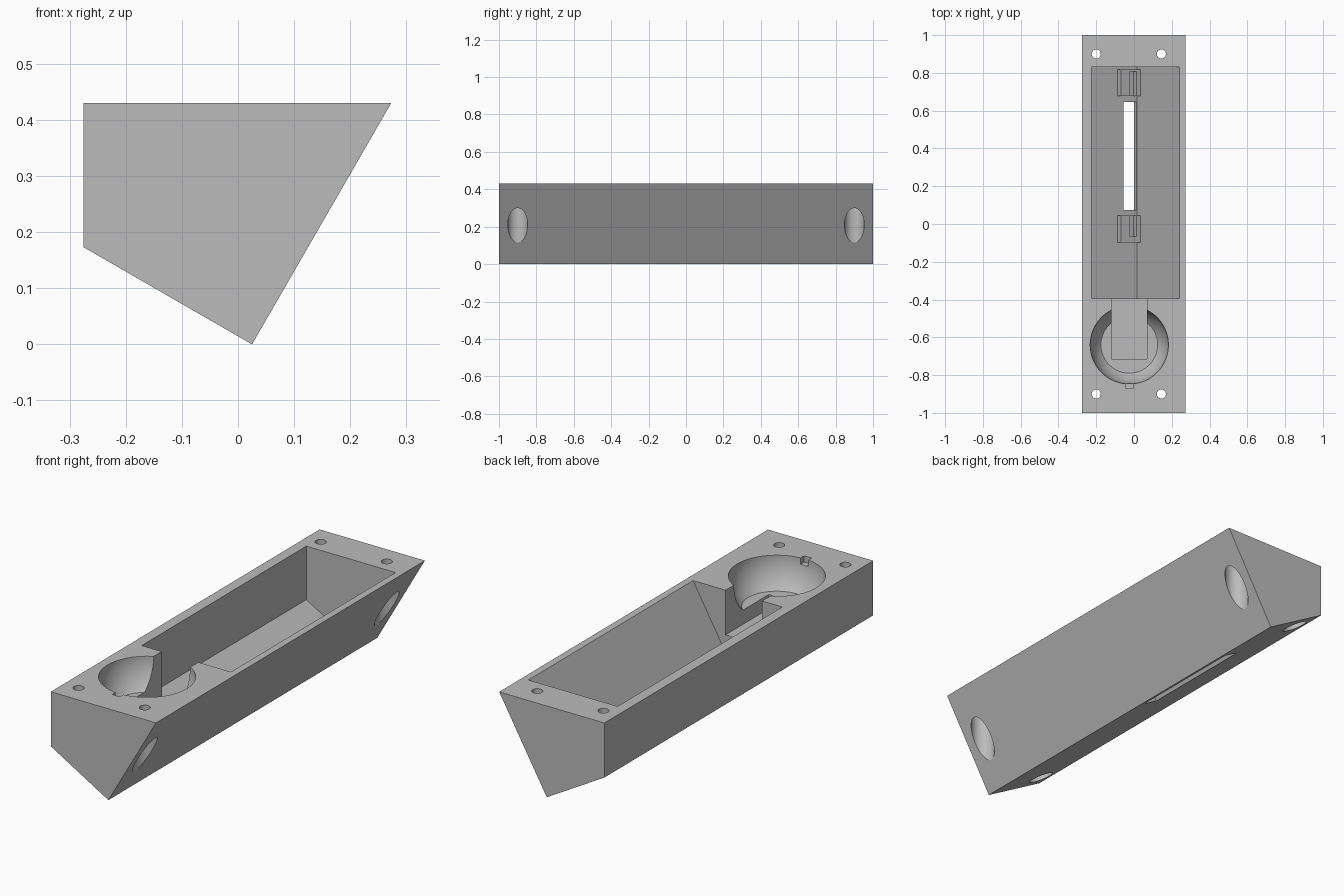
import bpy, bmesh, math
from mathutils import Vector

cube = bpy.data.objects.get("Cube")
if cube:
    bpy.data.objects.remove(cube, do_unlink=True)

grey = bpy.data.materials.new("plain grey")
grey.use_nodes = True
colour = (0.5, 0.5, 0.5, 1)
grey.diffuse_color = colour
grey.node_tree.nodes["Principled BSDF"].inputs["Base Color"].default_value = colour


def finish(name, bm):
    bmesh.ops.recalc_face_normals(bm, faces=bm.faces)
    mesh = bpy.data.meshes.new(name)
    bm.to_mesh(mesh)
    bm.free()
    mesh.materials.append(grey)
    obj = bpy.data.objects.new(name, mesh)
    bpy.context.collection.objects.link(obj)
    return obj


def prism(name, profile, y0, y1):
    """Extrude an (x, z) profile along y."""
    bm = bmesh.new()
    face = bm.faces.new([bm.verts.new((x, y0, z)) for x, z in profile])
    new = bmesh.ops.extrude_face_region(bm, geom=[face])["geom"]
    bmesh.ops.translate(bm, vec=(0, y1 - y0, 0),
                        verts=[g for g in new if isinstance(g, bmesh.types.BMVert)])
    return finish(name, bm)


def box(name, x0, x1, y0, y1, z0, z1):
    return prism(name, [(x0, z0), (x1, z0), (x1, z1), (x0, z1)], y0, y1)


def lathe(name, x, y, profile, steps=64):
    """Closed solid of revolution from (radius, z) rings."""
    bm = bmesh.new()
    rings = [[bm.verts.new((x + r * math.cos(math.tau * i / steps),
                            y + r * math.sin(math.tau * i / steps), z))
              for i in range(steps)] for r, z in profile]
    for a, b in zip(rings, rings[1:]):
        for i in range(steps):
            j = (i + 1) % steps
            bm.faces.new((a[i], a[j], b[j], b[i]))
    bm.faces.new(rings[0])
    bm.faces.new(rings[-1])
    return finish(name, bm)


def cut(target, cutter):
    mod = target.modifiers.new("cut", "BOOLEAN")
    mod.operation = "DIFFERENCE"
    mod.solver = "EXACT"
    mod.object = cutter
    bpy.context.view_layer.objects.active = target
    bpy.ops.object.modifier_apply(modifier=mod.name)
    bpy.data.objects.remove(cutter, do_unlink=True)


VALLEY = Vector((0.015, 0.04))
ALONG = Vector((-math.cos(math.pi / 6), 0.5))   # up the sloping floor
OUT = Vector((0.5, math.cos(math.pi / 6)))      # square to the floor


def floor_box(name, u0, u1, v0, v1, y0, y1):
    """Box aligned with the sloping cavity floor."""
    corners = [(u0, v0), (u1, v0), (u1, v1), (u0, v1)]
    return prism(name, [tuple(VALLEY + ALONG * u + OUT * v) for u, v in corners], y0, y1)


# Angled housing
TOP = 0.43
body = prism("housing", [(-0.275, TOP), (-0.275, 0.173), (0.025, 0), (0.273, TOP)], -1, 1)

# Long cavity and the slot through its floor
cut(body, prism("cavity_cutter", [(-0.225, 0.5), (-0.225, 0.178), tuple(VALLEY), (0.28, 0.5)],
                -0.395, 0.83))
cut(body, floor_box("slot_cutter", 0.001, 0.081, -0.1, 0.012, 0.075, 0.645))

# Round bowl with flat bottom, its channel and key notch
BX, BY, R = -0.025, -0.64, 0.207
arc = [math.radians(43.6) * (1 - i / 16) for i in range(17)]
bowl = [(R * math.cos(a), TOP - R * math.sin(a)) for a in arc] + [(R, TOP + 0.1)]
cut(body, lathe("bowl_cutter", BX, BY, bowl, 96))
cut(body, box("channel_cutter", -0.12, 0.07, -0.715, -0.35, 0.22, 0.5))
cut(body, box("notch_cutter", BX - 0.02, BX + 0.02, -0.872, -0.8, TOP - 0.03, 0.5))

# Screw holes with counterbores from below
for x in (-0.2, 0.145):
    for y in (-0.9, 0.9):
        cut(body, lathe("screw_cutter", x, y,
                        [(0.053, -0.1), (0.053, 0.36), (0.024, 0.36), (0.024, 0.5)], 48))

# Grooved holders on the cavity floor
for name, y0, y1, g0, g1 in (("rear_holder", 0.678, 0.818, 0.6, 0.808),
                             ("front_holder", -0.097, 0.045, -0.067, 0.1)):
    holder = floor_box(name, -0.008, 0.118, -0.01, 0.038, y0, y1)
    cut(holder, floor_box("groove_cutter", 0.025, 0.067, 0.008, 0.1, g0, g1))

# Smooth only the curved walls
bpy.ops.object.select_all(action="DESELECT")
body.select_set(True)
bpy.context.view_layer.objects.active = body
bpy.ops.object.shade_smooth_by_angle(angle=math.radians(25))
